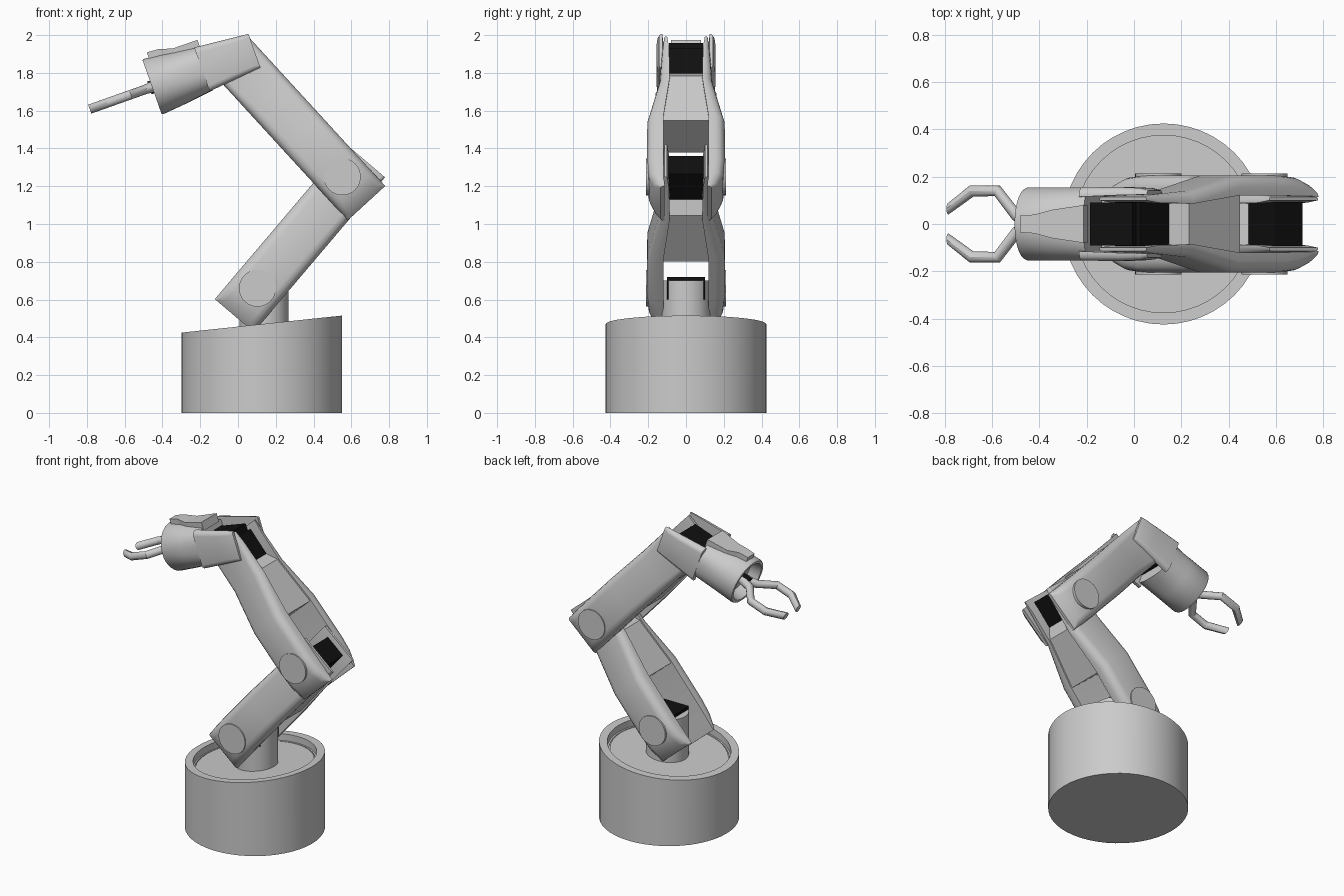
import bpy, bmesh, math
from mathutils import Matrix, Vector

if "Cube" in bpy.data.objects:
    bpy.data.objects.remove(bpy.data.objects["Cube"])

black = bpy.data.materials.new("black")
black.diffuse_color = (0.005, 0.005, 0.005, 1)
black.use_nodes = True
black.node_tree.nodes["Principled BSDF"].inputs["Base Color"].default_value = black.diffuse_color


def frame(x, z, deg):
    """Local axes: x runs along the part, y is sideways, z is across it."""
    return Matrix.Translation((x, 0, z)) @ Matrix.Rotation(-math.radians(deg), 4, 'Y')


def loft(name, rings, mat=None, mw=Matrix(), smooth=True):
    """Skin a list of equal-length point rings and cap both ends."""
    bm = bmesh.new()
    vs = [[bm.verts.new(mw @ Vector(p)) for p in r] for r in rings]
    n = len(vs[0])
    for a, b in zip(vs, vs[1:]):
        for i in range(n):
            bm.faces.new((a[i], a[(i + 1) % n], b[(i + 1) % n], b[i]))
    bm.faces.new(vs[0])
    bm.faces.new(vs[-1])
    bmesh.ops.recalc_face_normals(bm, faces=bm.faces)
    me = bpy.data.meshes.new(name)
    bm.to_mesh(me)
    bm.free()
    ob = bpy.data.objects.new(name, me)
    bpy.context.collection.objects.link(ob)
    if mat:
        me.materials.append(mat)
    if smooth:
        bpy.ops.object.select_all(action='DESELECT')
        ob.select_set(True)
        bpy.context.view_layer.objects.active = ob
        bpy.ops.object.shade_smooth_by_angle(angle=math.radians(32))
    return ob


def circle(n=48):
    return [(math.cos(2 * math.pi * i / n), math.sin(2 * math.pi * i / n)) for i in range(n)]


def turned(name, cx, profile, slope=0.0, mat=None):
    """Upright round part; slope tilts every ring above the ground."""
    rings = [[(cx + r * c, r * s, z + (slope * r * c if z > 0 else 0)) for c, s in circle()]
             for r, z in profile]
    return loft(name, rings, mat)


def block(name, ends, mat, mw):
    """Straight block from (x, half width, low z, high z) sections."""
    return loft(name, [[(x, -w, lo), (x, w, lo), (x, w, hi), (x, -w, hi)]
                       for x, w, lo, hi in ends], mat, mw, False)


def plate(name, stations, side, bevel, mw):
    """Side plate with rounded outer edges: (x, inner y, outer y, half height)."""
    rings = []
    for x, yi, yo, h in stations:
        b = min(bevel, (yo - yi) * 0.85)
        half = [(yi, h), (yo - b, h), (yo - b * 0.5, h - b * 0.13),
                (yo - b * 0.13, h - b * 0.5), (yo, h - b)]
        prof = half + [(y, -v) for y, v in reversed(half)]
        rings.append([(x, side * y, v) for y, v in prof])
    return loft(name, rings, None, mw)


# Base drum with slanted, recessed top, and the neck
turned("base", 0.125, [(0.425, 0), (0.425, 0.47), (0.375, 0.47), (0.375, 0.425), (0.365, 0.425),
                       (0.365, 0.42), (0.36, 0.42), (0.36, 0.425), (0.05, 0.425)], 0.106)
turned("neck", 0.138, [(0.13, 0.38), (0.13, 0.70)])
block("neck_cap", [(0.05, 0.1, 0.6, 0.72), (0.23, 0.1, 0.6, 0.72)], black, Matrix())

# Two identical arm links
STATIONS = [(0, .115, .135, .135), (.03, .115, .168, .135), (.1, .118, .196, .135),
            (.2, .12, .206, .135), (.5, .12, .205, .135), (.78, .086, .14, .135),
            (1.0, .09, .125, .135), (1.075, .1, .115, .135)]
for link, mw in (("lower_arm", frame(-0.02, 0.515, 49.7)), ("upper_arm", frame(0.68, 1.11, 132.5))):
    for side in (-1, 1):
        plate(link + "_plate", STATIONS, side, 0.05, mw)
        loft(link + "_joint_disc", [[(.19 + .098 * c, side * y, .098 * s) for c, s in circle(32)]
                                    for y in (.15, .213)], None, mw)
    block(link + "_web", [(.48, .13, -.125, .125), (.8, .09, -.125, .125),
                          (.87, .09, -.07, .07)], None, mw)
    block(link + "_hub", [(.86, .092, -.073, .073), (1.045, .092, -.073, .073)], black, mw)

# Hand: hollow-fronted barrel that flattens towards the wrist
hand = frame(-0.455, 1.725, 19.5)


def oval(x, w, h, e=1.0):
    return [(x, w * math.copysign(abs(c) ** e, c), h * math.copysign(abs(s) ** e, s))
            for c, s in circle()]


loft("hand_barrel", [oval(.07, .115, .115), oval(.01, .128, .128), oval(0, .132, .132),
                     oval(0, .15, .15), oval(.01, .155, .155), oval(.15, .155, .142, .9),
                     oval(.3, .155, .123, .7)], None, hand)
for side in (-1, 1):
    plate("hand_plate", [(.28, .115, .155, .123), (.45, .122, .156, .107),
                         (.54, .124, .152, .098), (.575, .125, .142, .095)], side, 0.03, hand)
block("hand_hub", [(.31, .09, -.06, .07), (.5, .09, -.06, .07)], black, hand)
block("hand_top_tab", [(.035, .035, .13, .182), (.1, .04, .13, .178),
                       (.17, .06, .12, .156), (.31, .08, .1, .155)], None, hand)

# Gripper
loft("gripper_stem", [[(x, .035 * c, .035 * s) for c, s in circle(16)] for x in (-.015, .09)],
     black, hand)
claw = [(0.03, .01), (-.045, .035), (-.13, .14), (-.245, .14), (-.35, .065)]
for side in (-1, 1):
    rings = []
    for i, (x, y) in enumerate(claw):
        a, b = Vector(claw[max(i - 1, 0)]), Vector(claw[min(i + 1, 4)])
        d = (b - a).normalized()
        r = 0.03 if i == 0 else 0.025
        if i == 4:
            d = Vector((-1, 0))
        rings.append([(x - d.y * r * c, side * (y + d.x * r * c), r * s) for c, s in circle(12)])
    loft("claw_finger", rings, None, hand)
